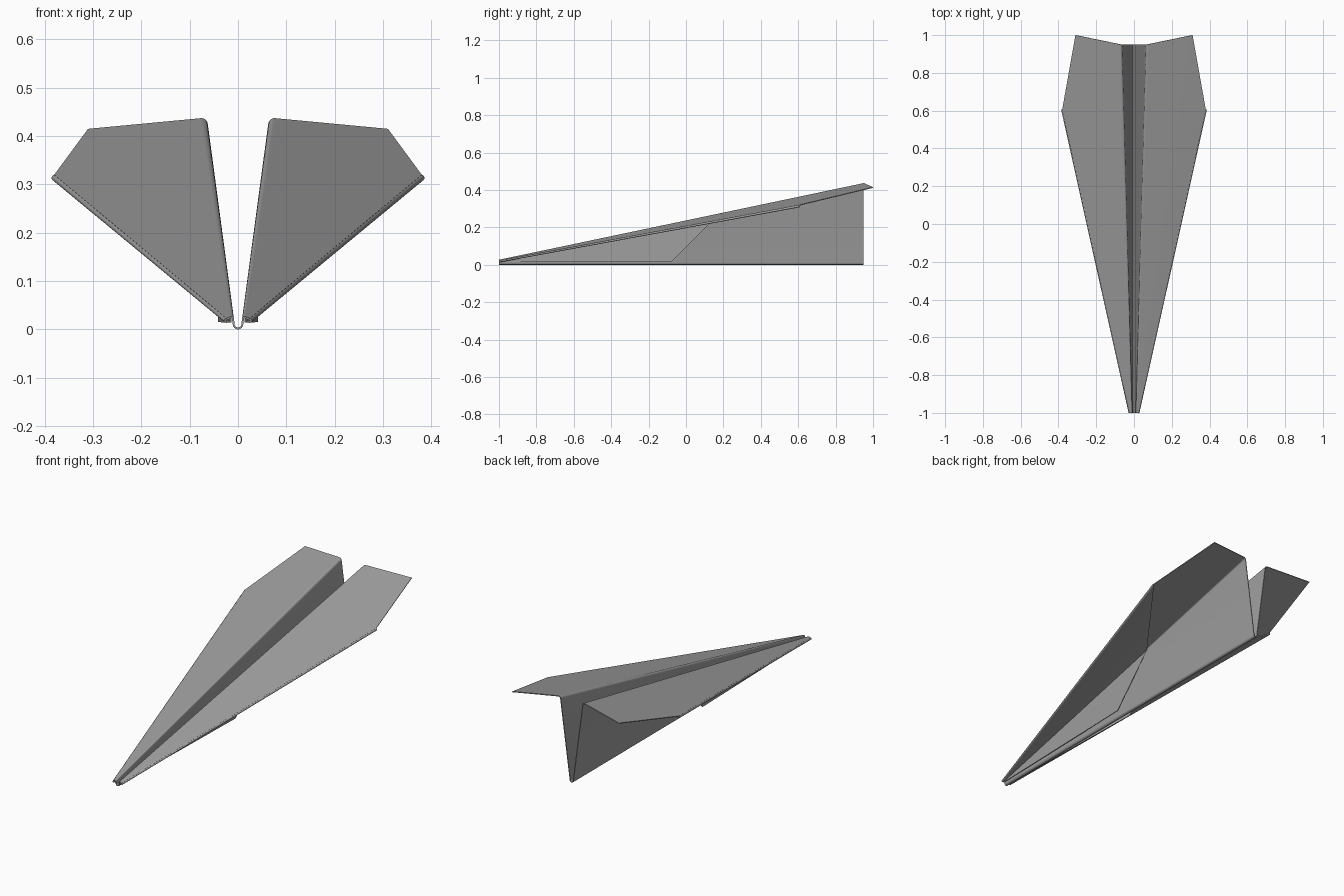
import bpy, bmesh, math
from mathutils import Vector as V

cube = bpy.data.objects.get("Cube")
if cube:
    bpy.data.objects.remove(cube, do_unlink=True)

paper = bpy.data.materials.new("grey_paper")
paper.use_nodes = True
GREY = (0.35, 0.35, 0.35, 1)
paper.diffuse_color = GREY
paper.node_tree.nodes["Principled BSDF"].inputs["Base Color"].default_value = GREY

THICK = 0.004   # paper thickness
GAP = 0.009     # distance between folded layers
KEEL = 0.009    # radius of the bottom fold
BACK = 0.95


def soft_corner(a, corner, b, size, steps=6):
    """Rounded fold between the directions towards a and b."""
    p = corner + (a - corner).normalized() * size
    q = corner + (b - corner).normalized() * size
    return [p * (1 - t) ** 2 + corner * 2 * t * (1 - t) + q * t * t
            for t in (i / steps for i in range(steps + 1))]


def loft(start, end):
    return [[start[i], end[i], end[i + 1], start[i + 1]] for i in range(len(start) - 1)]


def paper_part(name, faces):
    """Half a sheet, mirrored across the middle and given thickness."""
    bm = bmesh.new()
    for f in faces:
        bm.faces.new([bm.verts.new(p) for p in f])
    bmesh.ops.remove_doubles(bm, verts=bm.verts, dist=0.0002)
    bmesh.ops.recalc_face_normals(bm, faces=bm.faces)
    mesh = bpy.data.meshes.new(name)
    bm.to_mesh(mesh)
    bm.free()
    mesh.materials.append(paper)
    ob = bpy.data.objects.new(name, mesh)
    bpy.context.collection.objects.link(ob)
    mirror = ob.modifiers.new("mirror", 'MIRROR')
    mirror.merge_threshold = 0.0002
    solid = ob.modifiers.new("thickness", 'SOLIDIFY')
    solid.thickness = THICK
    solid.offset = 0
    bpy.ops.object.select_all(action='DESELECT')
    ob.select_set(True)
    bpy.context.view_layer.objects.active = ob
    bpy.ops.object.convert(target='MESH')
    bpy.ops.object.shade_smooth_by_angle(angle=math.radians(30))
    return ob


# Key points of the left half
ridge_nose, ridge_tail = V((0.011, -1, 0.026)), V((0.066, BACK, 0.436))
wing_nose, wing_kink, wing_tip = V((0.024, -1, 0.021)), V((0.380, 0.605, 0.318)), V((0.31, 1.0, 0.413))
down = (ridge_tail - ridge_nose).cross(wing_tip - ridge_nose).normalized()
if down.z > 0:
    down = -down


# Keel fold, side wall and ridge fold as one section at nose and tail
def section(y, ridge, wing, size):
    arc = [V((KEEL * math.sin(a), y, KEEL + THICK / 2 - KEEL * math.cos(a)))
           for a in (i * math.pi / 12 for i in range(7))]
    return arc + soft_corner(arc[-1], ridge, wing, size)


nose = section(-1, ridge_nose, wing_nose, 0.004)
tail = section(BACK, ridge_tail, wing_tip, 0.012)
wing = [nose[-1], tail[-1], wing_tip, wing_kink, wing_nose]
paper_part("body_and_wings", loft(nose, tail) + [wing])

# Leading edge fold, under-wing layer and loose flap beside the body
edge = (wing_kink - wing_nose).normalized()
out = edge.cross(down).normalized()
if out.x < 0:
    out = -out


def edge_fold(p, gap):
    return [p + down * gap / 2 * (1 - math.cos(a)) + out * gap / 2 * math.sin(a)
            for a in (i * math.pi / 8 for i in range(9))]


fold_nose, fold_kink = edge_fold(wing_nose, GAP * 0.7), edge_fold(wing_kink, GAP)
inner_nose, inner_back = V((0.0145, -1, 0.019)), V((0.050, 0.16, 0.257))
flap_corner, flap_nose = V((0.039, -0.08, 0.015)), V((0.015, -1, 0.014))
paper_part("folded_under_layers", loft(fold_nose, fold_kink) + [
    [fold_nose[-1], fold_kink[-1], inner_back, inner_nose],
    [inner_nose, inner_back, flap_corner, flap_nose]])
